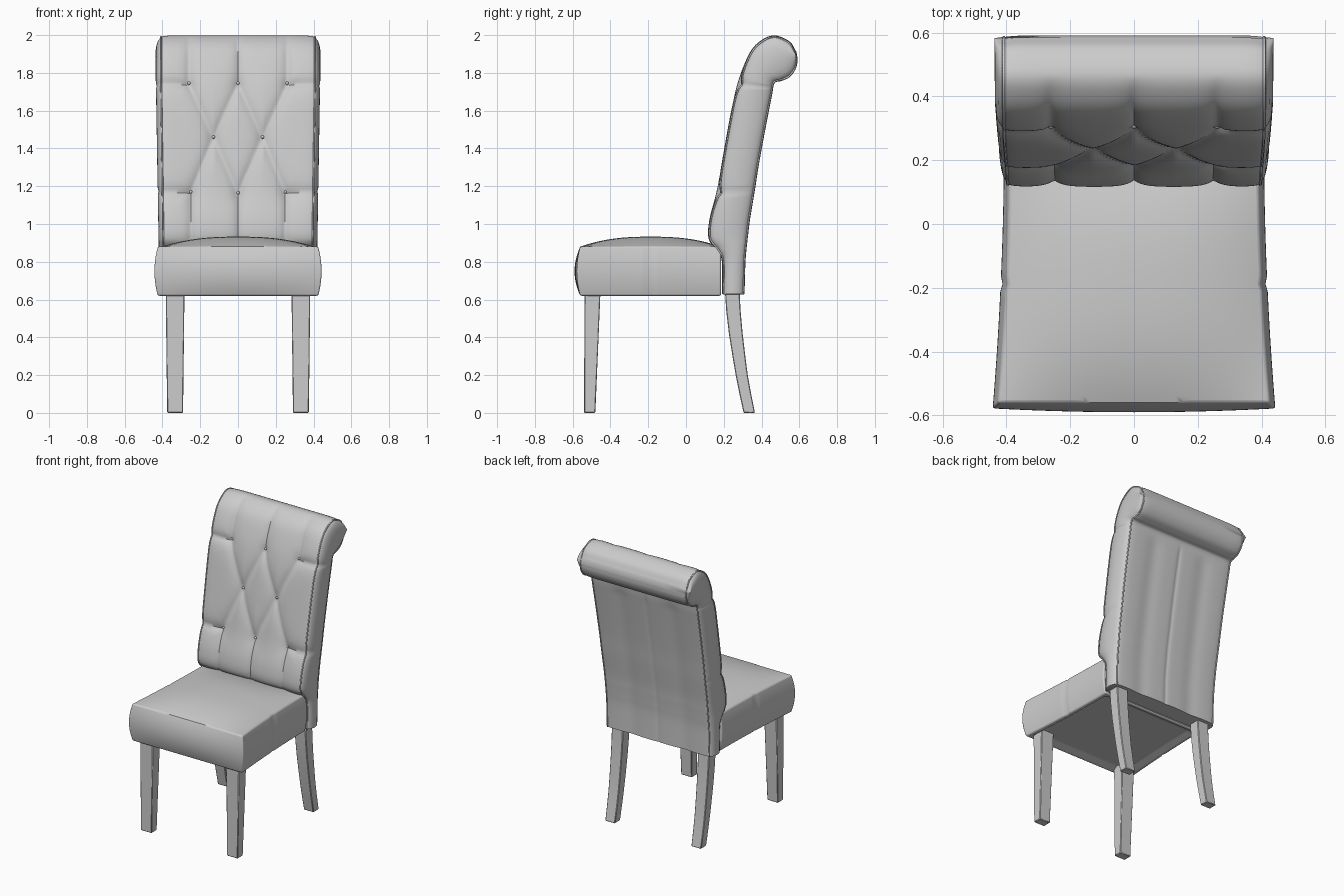
import bpy, bmesh, math
from mathutils import Vector

if "Cube" in bpy.data.objects:
    bpy.data.objects.remove(bpy.data.objects["Cube"])


def finish(name, bm, angle=45):
    bmesh.ops.recalc_face_normals(bm, faces=bm.faces)
    me = bpy.data.meshes.new(name)
    bm.to_mesh(me)
    bm.free()
    ob = bpy.data.objects.new(name, me)
    bpy.context.collection.objects.link(ob)
    bpy.ops.object.select_all(action='DESELECT')
    ob.select_set(True)
    bpy.context.view_layer.objects.active = ob
    bpy.ops.object.shade_smooth_by_angle(angle=math.radians(angle))
    return ob


def loft(name, rings, angle=45):
    bm = bmesh.new()
    vs = [[bm.verts.new(p) for p in r] for r in rings]
    n = len(rings[0])
    for a, b in zip(vs, vs[1:]):
        for j in range(n):
            k = (j + 1) % n
            bm.faces.new((a[j], a[k], b[k], b[j]))
    bm.faces.new(vs[0][::-1])
    bm.faces.new(vs[-1])
    return finish(name, bm, angle)


def bevel(ob, width, segments):
    m = ob.modifiers.new("bevel", 'BEVEL')
    m.width, m.segments, m.limit_method = width, segments, 'ANGLE'
    m.angle_limit = math.radians(50)


def spline(pts, steps):
    p = [Vector(q) for q in pts]
    p = [2 * p[0] - p[1]] + p + [2 * p[-1] - p[-2]]
    out = []
    for a, b, c, d in zip(p, p[1:], p[2:], p[3:]):
        for i in range(steps):
            t = i / steps
            out.append(0.5 * (2 * b + (c - a) * t + (2 * a - 5 * b + 4 * c - d) * t * t
                              + (3 * b - a - 3 * c + d) * t ** 3))
    return out + [p[-2]]


# Seat cushion: domed top, bulging sides, tapered to the rear, recessed underside
bm = bmesh.new()
bmesh.ops.create_cube(bm, size=2)
bmesh.ops.subdivide_edges(bm, edges=bm.edges[:], cuts=31, use_grid_fill=True)
for vert in bm.verts:
    u, v, w = vert.co
    puff = 1 - w * w
    x = u * (0.40 - 0.0175 * v + 0.0075 * v * v + 0.018 * puff)
    if abs(u) > 0.99 and abs(v) < 0.01:
        x -= 0.006 * u
    y = -0.1875 + 0.3725 * v
    if v < 0:
        y += v * 0.03 * puff * (1 - 0.4 * u * u)
    z = 0.75 + 0.13 * w
    if w > 0.99:
        z += 0.053 * (1 - abs(u) ** 2.5) * (1 - abs(v) ** 2.5)
    if w < -0.99 and max(abs(u), abs(v)) < 0.9:
        z += 0.02
    vert.co = (x, y, z)
bevel(finish("seat", bm), 0.014, 3)

# Backrest side profile: paired front and rear points (y, z) from the base up over the roll
FRONT = [(.19, .63), (.19, .80), (.165, .86), (.12, .92), (.123, 1.02), (.16, 1.17), (.188, 1.32),
         (.22, 1.5), (.255, 1.68), (.29, 1.80), (.345, 1.92), (.41, 1.98), (.475, 1.998),
         (.55, 1.965), (.585, 1.91)]
REAR = [(.31, .63), (.315, .80), (.322, .88), (.33, .95), (.34, 1.03), (.365, 1.18), (.387, 1.32),
        (.42, 1.5), (.455, 1.68), (.469, 1.745), (.505, 1.757), (.545, 1.775), (.572, 1.805),
        (.587, 1.84), (.591, 1.875)]
front, rear = spline(FRONT, 8), spline(REAR, 8)

# Tufting: buttons and the pleats between them, in (x, z)
BUTTONS = [(0, 1.745), (.26, 1.745), (.13, 1.46), (0, 1.165), (.25, 1.17)]
top_mid, top_out, mid, low_mid, low_out = [Vector(b) for b in BUTTONS]
PLEATS = [(top_mid, mid), (top_out, mid), (low_mid, mid), (low_out, mid),
          (top_mid, Vector((0, 2.1))), (top_out, Vector((.26, 2.1))),
          (low_mid, Vector((0, .8))), (low_out, Vector((.25, .8))),
          (top_out, Vector((.45, 1.75))), (low_out, Vector((.45, 1.175)))]


def seg_dist(p, a, b):
    t = max(0, min(1, (p - a).dot(b - a) / (b - a).length_squared))
    return (p - a - (b - a) * t).length


def tuft(x, p):
    q = Vector((abs(x), p.y))
    d = min(seg_dist(q, a, b) for a, b in PLEATS)
    k = min((q - Vector(b)).length for b in BUTTONS)
    fade = max(0, min(1, (0.46 - p.x) / 0.14)) * max(0, min(1, (p.y - 0.84) / 0.08))
    return -fade * (0.021 * math.exp(-d / 0.028) + 0.02 * math.exp(-k / 0.04))


def rear_fold(x, p):
    a = abs(x)
    fade = max(0, min(1, (1.74 - p.y) / 0.08))
    return -fade * (0.006 * math.exp(-a / 0.012) + 0.007 * math.exp(-((a - 0.2) / 0.06) ** 2))


def offset(path, i, side):
    t = (path[min(i + 1, len(path) - 1)] - path[max(i - 1, 0)]).normalized()
    return Vector((-t.y, t.x)) * side


# Backrest: each ring runs across the front, round one side, across the rear and back
COLS, SIDE = 80, 8
rings = []
for i, (f, b) in enumerate(zip(front, rear)):
    half = 0.395 + 0.013 * max(0, min(1, (f.y - 0.9) / 0.9))
    xs = [half * (2 * j / COLS - 1) for j in range(COLS + 1)]
    nf, nb = offset(front, i, 1), offset(rear, i, -1)
    F = [f + nf * (tuft(x, f) - 0.008 * abs(x / half) ** 16) for x in xs]
    B = [b + nb * (rear_fold(x, b) - 0.006 * abs(x / half) ** 16) for x in xs]
    seam = max(math.exp(-((f.y - z) / 0.009) ** 2) for z in (1.17, 1.745))
    swell = (0.024 + 0.006 * i / len(front)) * (1 - 0.2 * seam)
    ends = []
    for k in range(1, SIDE):
        s = k / SIDE
        ends.append((swell * math.sin(math.pi * s) ** 0.6, F[0].lerp(B[0], s)))
    ring = [(x, *p) for x, p in zip(xs, F)]
    ring += [(half + e, *p) for e, p in ends]
    ring += [(x, *p) for x, p in zip(xs[::-1], B[::-1])]
    ring += [(-half - e, *p) for e, p in ends[::-1]]
    rings.append(ring)
loft("backrest", rings, 50)

# Piping along both side edges of the backrest
rear_right = COLS + SIDE
for name, a, b in (("piping_right", COLS, rear_right), ("piping_left", 0, rear_right + COLS)):
    pts = [r[a] for r in rings] + [r[b] for r in rings[::-1]]
    cu = bpy.data.curves.new(name, 'CURVE')
    cu.dimensions, cu.bevel_depth, cu.bevel_resolution = '3D', 0.005, 1
    sp = cu.splines.new('POLY')
    sp.points.add(len(pts) - 1)
    for pt, co in zip(sp.points, pts):
        pt.co = (*co, 1)
    sp.use_cyclic_u = True
    bpy.context.collection.objects.link(bpy.data.objects.new(name, cu))

# Buttons sitting in the tufts
for n, (bx, bz) in enumerate(BUTTONS):
    for sx in ((1, -1) if bx else (1,)):
        i = min(range(len(front)), key=lambda k: abs(front[k].y - bz) + (front[k].x > 0.4))
        f = front[i] + offset(front, i, 1) * (tuft(bx, front[i]) + 0.002)
        bm = bmesh.new()
        bmesh.ops.create_uvsphere(bm, u_segments=12, v_segments=8, radius=0.009)
        bmesh.ops.translate(bm, verts=bm.verts, vec=(sx * bx, f.x, bz))
        finish(f"button_{n}", bm)

# Legs: square sections as (z, y front, y rear, half width); rear legs sweep backwards
FRONT_LEG = [(0, -.54, -.48, .042), (.66, -.537, -.452, .05)]
REAR_LEG = [(0, .305, .365, .038), (.1, .283, .345, .039), (.2, .263, .327, .04),
            (.3, .246, .314, .041), (.42, .227, .3, .042), (.54, .213, .289, .043),
            (.66, .205, .283, .044)]
for side, sx in (("left", -1), ("right", 1)):
    for kind, rows in (("front", FRONT_LEG), ("rear", REAR_LEG)):
        cx = 0.333 * sx
        leg = loft(f"{kind}_leg_{side}", [[(cx - h, y0, z), (cx + h, y0, z), (cx + h, y1, z),
                                           (cx - h, y1, z)] for z, y0, y1, h in rows], 30)
        bevel(leg, 0.004, 1)
